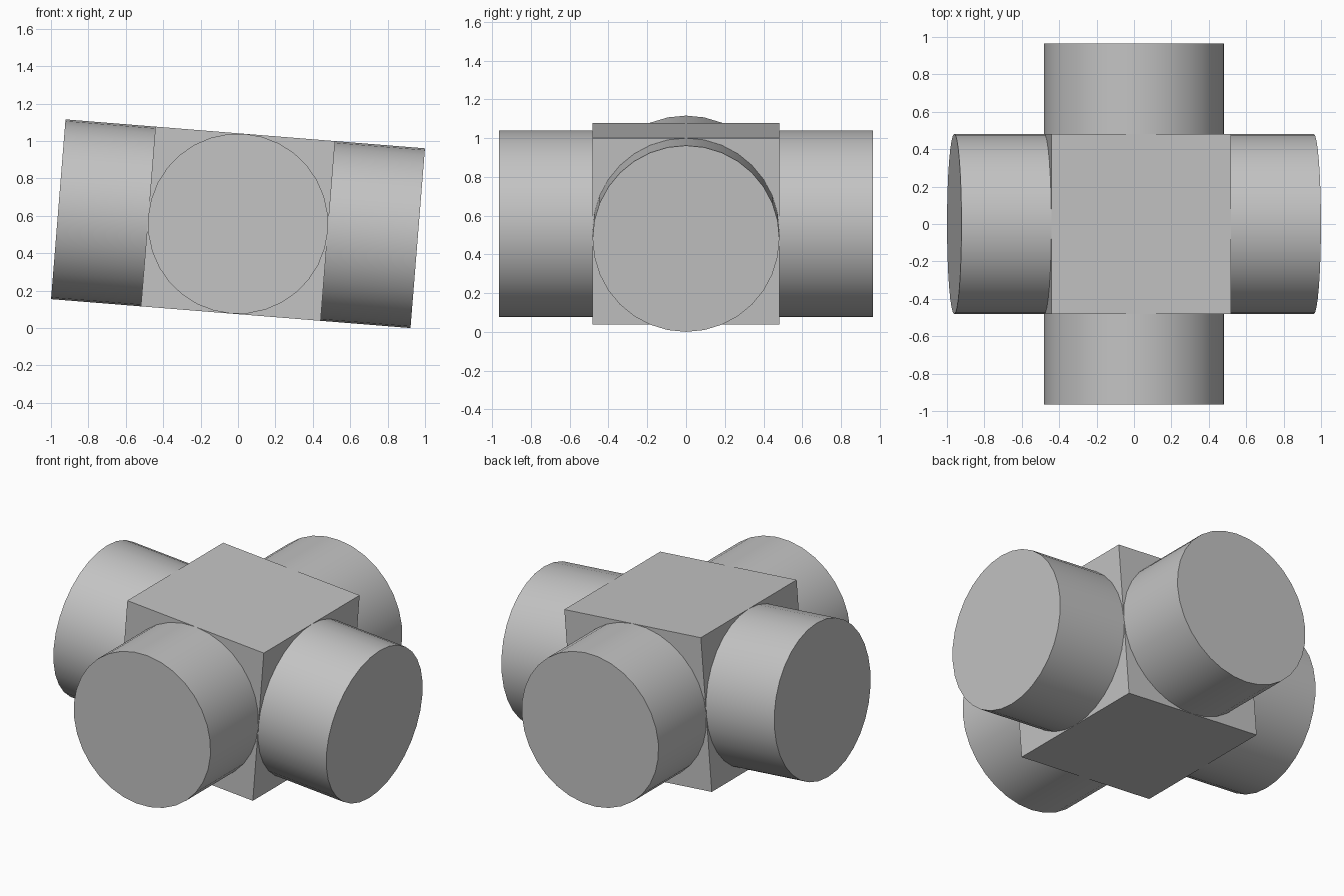
import bpy
from math import pi, radians
from mathutils import Matrix

default = bpy.data.objects.get("Cube")
if default:
    bpy.data.objects.remove(default, do_unlink=True)

LENGTH, WIDTH = 1.928, 0.964
TILT = Matrix.Translation((0, 0, 0.558)) @ Matrix.Rotation(radians(4.6), 4, 'Y')

grey = bpy.data.materials.new("plain grey")
grey.use_nodes = True
colour = (0.55, 0.55, 0.55, 1)
grey.diffuse_color = colour
grey.node_tree.nodes["Principled BSDF"].inputs["Base Color"].default_value = colour


def finish(name, matrix):
    obj = bpy.context.object
    obj.name = name
    obj.data.materials.append(grey)
    obj.matrix_world = TILT @ matrix
    return obj


# Central block
bpy.ops.mesh.primitive_cube_add(size=WIDTH)
finish("hub_block", Matrix())

# Four round arms, one on each upright side of the block
for i, name in enumerate(("left_arm", "back_arm", "right_arm", "front_arm")):
    bpy.ops.mesh.primitive_cylinder_add(vertices=32, radius=WIDTH / 2,
                                        depth=(LENGTH - WIDTH) / 2)
    place = (Matrix.Rotation(i * pi / 2, 4, 'Z')
             @ Matrix.Translation(((LENGTH + WIDTH) / 4, 0, 0))
             @ Matrix.Rotation(pi / 2, 4, 'Y'))
    finish(name, place)
    bpy.ops.object.shade_smooth_by_angle(angle=radians(30))
